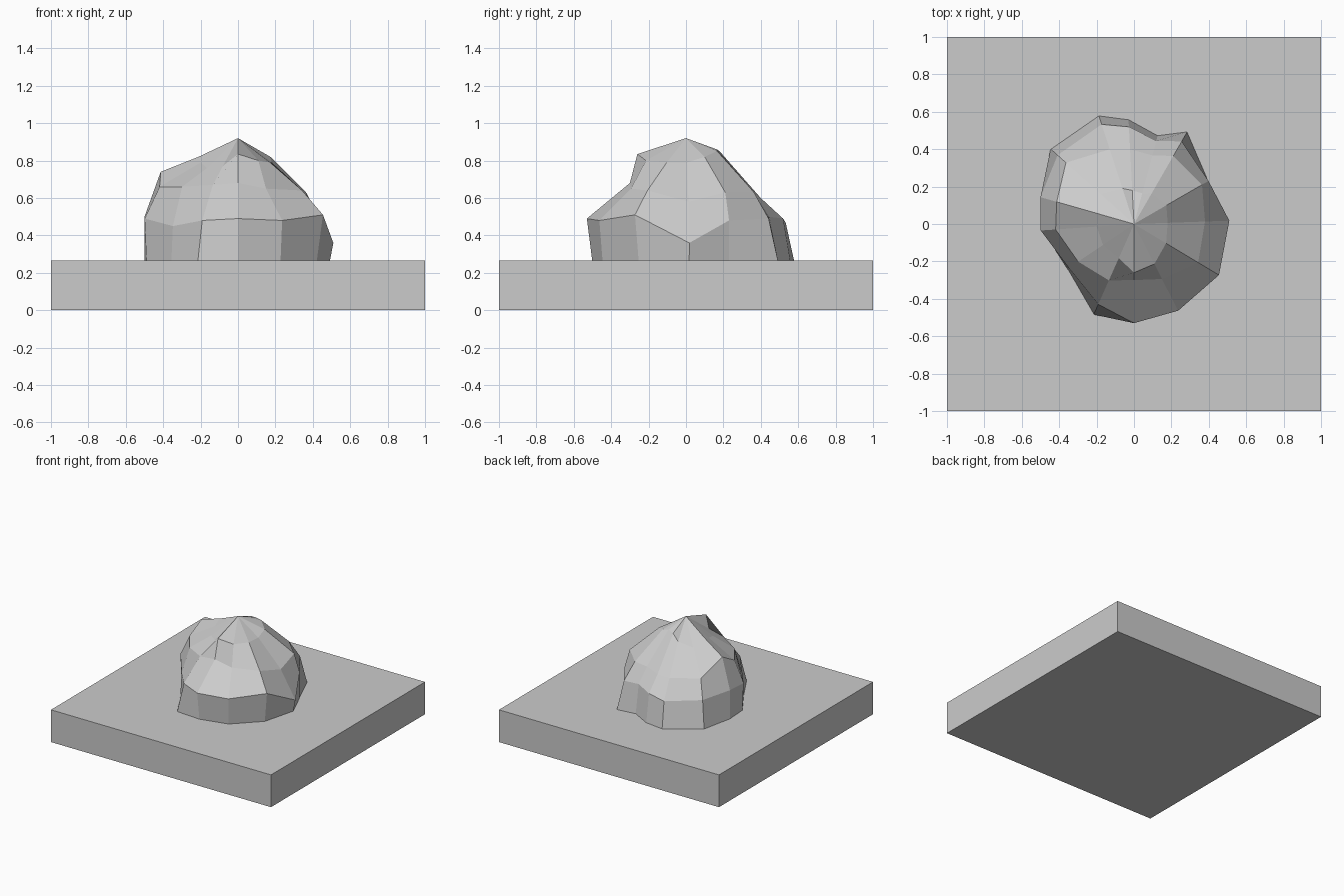
import bpy, bmesh
from math import cos, sin, radians

if "Cube" in bpy.data.objects:
    bpy.data.objects.remove(bpy.data.objects["Cube"])

SLAB_H = 0.265

# Square base slab
bpy.ops.mesh.primitive_cube_add(size=1, location=(0, 0, SLAB_H / 2))
slab = bpy.context.object
slab.name = "base_slab"
slab.scale = (2, 2, SLAB_H)

# Faceted boulder: one irregular ring per level, radius and height per bearing
bearings = [2, 30, 60, 75, 93, 108, 138, 164, 184, 214, 246, 270, 297, 329]
foot_r = [.49, .46, .57, .49, .56, .61, .60, .52, .49, .43, .53, .50, .50, .49]
shoulder_r = [.51, .46, .51, .46, .52, .56, .55, .52, .50, .42, .47, .53, .52, .53]
shoulder_z = [.36, .48, .49, .50, .49, .47, .48, .50, .49, .45, .48, .49, .48, .51]
mid_r = [.38, .42, .42, .38, .40, .42, .49, .43, .42, .36, .33, .30, .33, .40]
mid_z = [.58, .63, .63, .62, .60, .60, .63, .74, .66, .66, .67, .68, .65, .64]
crown_r = [.18, .20, .19, .17, .18, .20, .24, .22, .20, .20, .20, .26, .24, .20]
crown_z = [.79, .82, .85, .86, .85, .80, .77, .82, .79, .76, .77, .835, .80, .79]
n = len(bearings)

bm = bmesh.new()


def add_ring(radii, heights):
    return [bm.verts.new((r * cos(radians(a)), r * sin(radians(a)), z))
            for a, r, z in zip(bearings, radii, heights)]


rings = [add_ring(foot_r, [SLAB_H - 0.01] * n), add_ring(shoulder_r, shoulder_z),
         add_ring(mid_r, mid_z), add_ring(crown_r, crown_z)]
peak = bm.verts.new((0, 0, 0.92))
for low, high in zip(rings, rings[1:]):
    for i in range(n):
        j = (i + 1) % n
        bm.faces.new((low[i], low[j], high[j], high[i]))
for i in range(n):
    bm.faces.new((rings[-1][i], rings[-1][(i + 1) % n], peak))
bm.faces.new(rings[0][::-1])

mesh = bpy.data.meshes.new("boulder")
bm.to_mesh(mesh)
bm.free()
bpy.context.collection.objects.link(bpy.data.objects.new("boulder", mesh))
